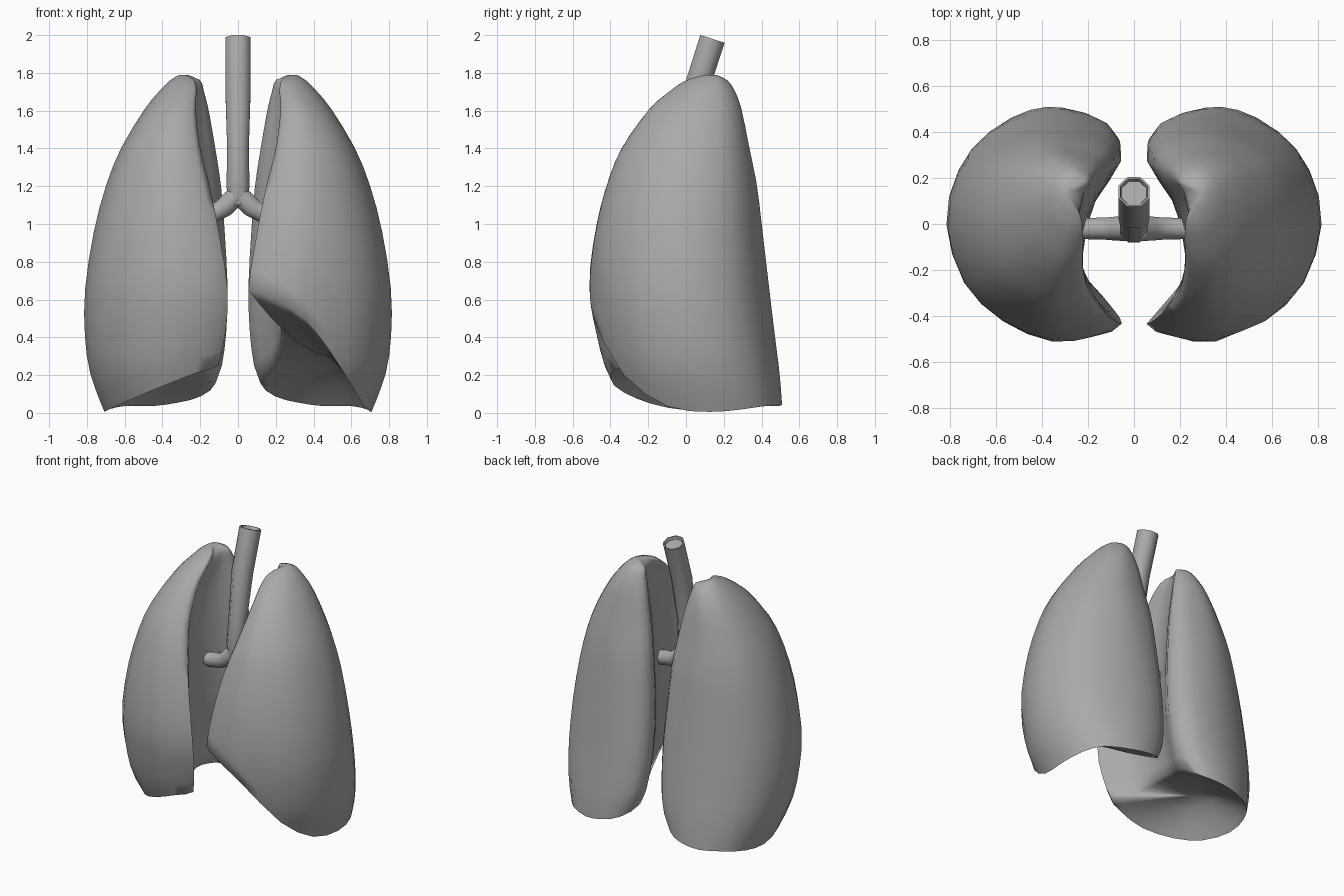
import bpy, bmesh, math
from mathutils import Vector

if "Cube" in bpy.data.objects:
    bpy.data.objects.remove(bpy.data.objects["Cube"])

grey = bpy.data.materials.new("tissue grey")
grey.use_nodes = True
grey.diffuse_color = (0.4, 0.4, 0.4, 1)
grey.node_tree.nodes["Principled BSDF"].inputs["Base Color"].default_value = (0.4, 0.4, 0.4, 1)


def catmull(a, b, c, d, t):
    return [0.5 * (2 * q + (r - p) * t + (2 * p - 5 * q + 4 * r - s) * t * t
                   + (3 * q - p - 3 * r + s) * t ** 3) for p, q, r, s in zip(a, b, c, d)]


def finish(bm, name, angle):
    bmesh.ops.recalc_face_normals(bm, faces=bm.faces)
    mesh = bpy.data.meshes.new(name)
    bm.to_mesh(mesh)
    bm.free()
    mesh.materials.append(grey)
    obj = bpy.data.objects.new(name, mesh)
    bpy.context.collection.objects.link(obj)
    bpy.ops.object.select_all(action="DESELECT")
    obj.select_set(True)
    bpy.context.view_layer.objects.active = obj
    bpy.ops.object.shade_smooth_by_angle(angle=math.radians(angle))


def skin(bm, rings):
    """Bridge successive closed rings with quads."""
    for lo, hi in zip(rings, rings[1:]):
        n = len(lo)
        for i in range(n):
            bm.faces.new((lo[i], lo[(i + 1) % n], hi[(i + 1) % n], hi[i]))


# Lung levels: height, outer x, front y, back y, front edge x, back edge x, inner hollow x
LEVELS = [
    (0.0, .705, -.29, .51, .20, .21, .27),
    (0.2, .78, -.41, .495, .12, .10, .23),
    (0.4, .81, -.47, .47, .07, .065, .22),
    (.65, .81, -.51, .44, .055, .055, .21),
    (.95, .765, -.48, .405, .10, .07, .22),
    (1.2, .70, -.42, .375, .15, .09, .23),
    (1.4, .62, -.34, .335, .20, .12, .24),
    (1.6, .50, -.20, .295, .225, .155, .24),
    (1.7, .42, -.09, .26, .22, .18, .23),
    (1.76, .36, 0, .22, .23, .20, .235),
    (1.79, .31, .10, .16, .275, .27, .28),
]
# Outer wall as fractions of width and depth, front edge round to the back
OUTER = [(0, .08), (.16, .02), (.4, 0), (.68, .09), (.9, .26), (1, .52),
         (.94, .74), (.78, .89), (.5, .985), (.25, 1)]
# Lower rim heights, one for each section point
RIM_LEFT = [.65, .61, .5, .2, .05, .01, .03, .05, .05, .07, .1, .16, .25, .36, .46, .56]
RIM_RIGHT = [.25, .21, .15, .09, .04, .01, .03, .05, .05, .07, .1, .16, .24, .29, .31, .29]


def level(u):
    k = min(int(u), len(LEVELS) - 2)
    rows = [LEVELS[max(0, min(len(LEVELS) - 1, k + j))] for j in (-1, 0, 1, 2)]
    return catmull(*rows, u - k)


def level_at(z):
    for k, (a, b) in enumerate(zip(LEVELS, LEVELS[1:])):
        if z <= b[0]:
            return k + (z - a[0]) / (b[0] - a[0])


def section_point(i, u):
    z, out, front, back, edge, rear, hollow = level(u)
    lobe = min(.04, (out - rear) * .2)
    inner = [(rear + lobe, .95), (rear, .83), (rear * .3 + hollow * .7, .65),
             (hollow, .48), (hollow + lobe * .25, .33), (hollow * .75 + edge * .25, .2)]
    if i < len(OUTER):
        x, d = edge + (out - edge) * OUTER[i][0], OUTER[i][1]
    else:
        x, d = inner[i - len(OUTER)]
    return (x, front + (back - front) * d, z)


def build_lung(name, side, rim, dome):
    bm = bmesh.new()
    n, steps, rows = len(rim), 20, []
    for s in range(steps + 1):
        pts = []
        for i in range(n):
            start = level_at(rim[i])
            pts.append(section_point(i, start + (len(LEVELS) - 1 - start) * s / steps))
        ring = []
        for i in range(n):
            for t in (0, .5):
                ring.append(catmull(*[pts[(i + j) % n] for j in (-1, 0, 1, 2)], t))
        rows.append(ring)
    # Shallow sloping underside
    centre = Vector((.47, .05, dome))
    base = []
    for f in (.12, .4, .7, .9):
        rise = 1 - f ** 1.6
        base.append([(centre.x + (p[0] - centre.x) * f, centre.y + (p[1] - centre.y) * f,
                      p[2] + (dome - p[2]) * rise) for p in rows[0]])
    rings = [[bm.verts.new((side * p[0], p[1], max(p[2], 0))) for p in r] for r in base + rows]
    skin(bm, rings)
    bm.faces.new(rings[0])
    bm.faces.new(rings[-1])
    finish(bm, name, 75)


build_lung("left_lung", 1, RIM_LEFT, .3)
build_lung("right_lung", -1, RIM_RIGHT, .23)


def build_tube(name, path, radii, across, hollow=False, sides=8):
    """Round tube along a path that bends in the plane square to 'across'."""
    bm = bmesh.new()
    path, across, rings = [Vector(p) for p in path], Vector(across), []

    def ring(c, r, up):
        turn = [math.tau * (k + .5) / sides for k in range(sides)]
        return [bm.verts.new(c + across * r * math.cos(a) + up * r * math.sin(a)) for a in turn]

    for k, c in enumerate(path):
        tangent = (path[min(k + 1, len(path) - 1)] - path[max(k - 1, 0)]).normalized()
        rings.append(ring(c, radii[k], tangent.cross(across)))
    if hollow:
        # Shallow open mouth with a thin wall
        rings.append(ring(path[-1], radii[-1] * .88, tangent.cross(across)))
        rings.append(ring(path[-1] - tangent * .02, radii[-1] * .8, tangent.cross(across)))
    skin(bm, rings)
    bm.faces.new(rings[0])
    bm.faces.new(rings[-1])
    finish(bm, name, 50)


build_tube("windpipe",
           [(0, -.02, 1.1), (0, -.02, 1.2), (0, 0, 1.4), (0, .05, 1.7), (0, .14, 1.98)],
           [.05, .066, .062, .072, .073], (1, 0, 0), hollow=True)

for label, side in (("left", 1), ("right", -1)):
    build_tube(label + "_bronchus",
               [(side * x, -.02, z) for x, z in
                ((0, 1.16), (.03, 1.13), (.07, 1.09), (.12, 1.06), (.2, 1.045), (.3, 1.045))],
               [.055, .058, .056, .052, .05, .05], (0, 1, 0))
